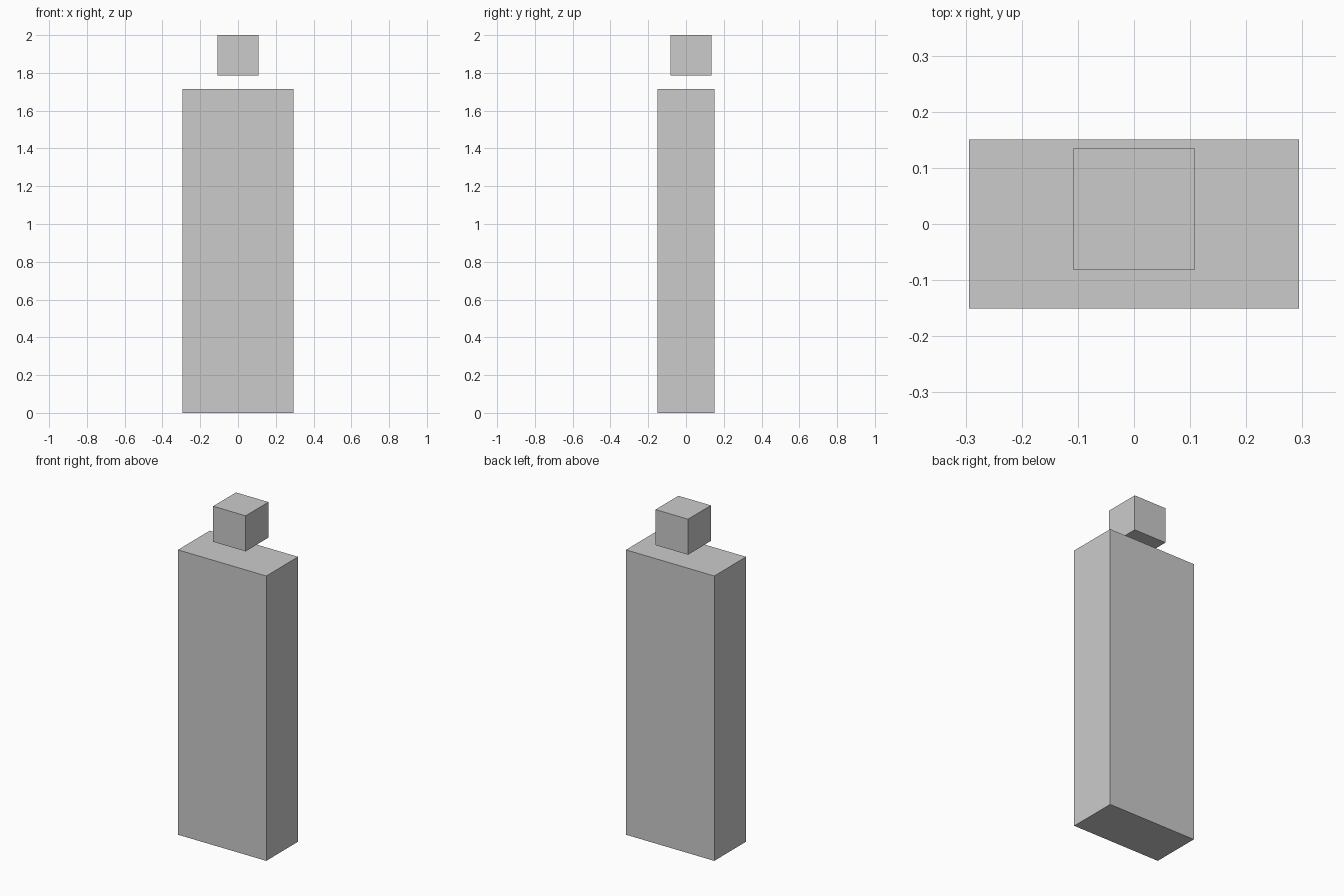
import bpy

if "Cube" in bpy.data.objects:
    bpy.data.objects.remove(bpy.data.objects["Cube"])


def box(name, x, y, z):
    """Add a box spanning the given (min, max) ranges."""
    spans = (x, y, z)
    bpy.ops.mesh.primitive_cube_add(size=1, location=[(a + b) / 2 for a, b in spans])
    obj = bpy.context.object
    obj.name = name
    obj.scale = [b - a for a, b in spans]
    bpy.ops.object.transform_apply(location=False, rotation=False, scale=True)
    return obj


# Tall slab body
box("body", (-0.294, 0.294), (-0.151, 0.151), (0, 1.714))

# Cube floating above the body, set slightly towards the back
box("head", (-0.108, 0.108), (-0.082, 0.135), (1.786, 2.0))
